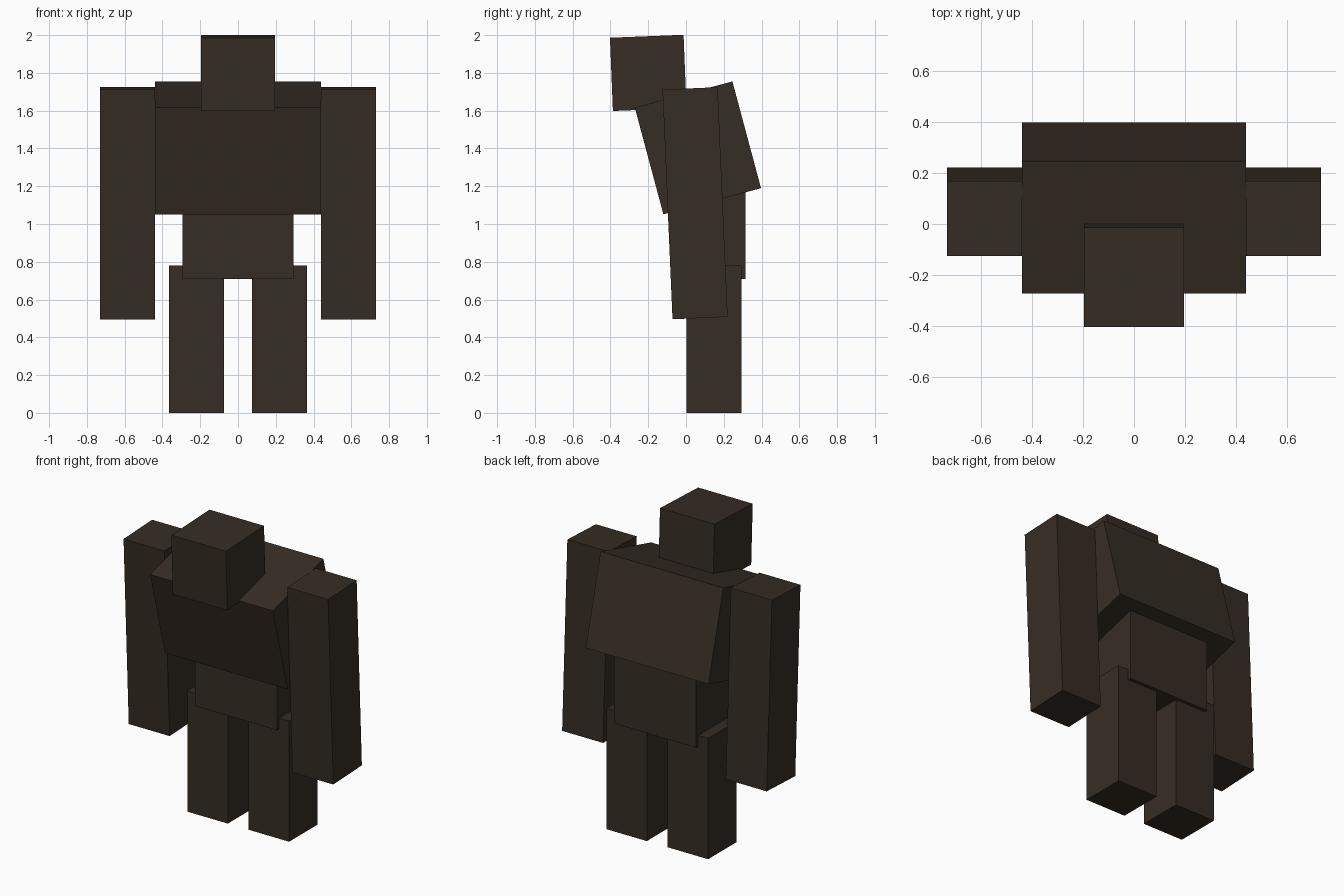
import bpy
import math
from mathutils import Matrix

if "Cube" in bpy.data.objects:
    bpy.data.objects.remove(bpy.data.objects["Cube"])

# Single dark brown body colour
brown = bpy.data.materials.new("dark_brown")
brown.diffuse_color = (0.037, 0.026, 0.0175, 1.0)
brown.use_nodes = True
brown.node_tree.nodes["Principled BSDF"].inputs["Base Color"].default_value = brown.diffuse_color


def block(name, size, centre, tilt=0.0):
    """Flat-sided box, tilted forward by a number of degrees."""
    bpy.ops.mesh.primitive_cube_add(size=1)
    obj = bpy.context.object
    obj.name = name
    obj.data.transform(Matrix.Diagonal((*size, 1)))
    obj.location = centre
    obj.rotation_euler.x = math.radians(tilt)
    obj.data.materials.append(brown)
    return obj


# Head and trunk
block("head", (0.39, 0.39, 0.388), (0, -0.2, 1.8), 2.3)
block("chest", (0.877, 0.535, 0.585), (0, 0.063, 1.403), 15)
block("waist", (0.585, 0.336, 0.58), (0, 0.148, 1.0))

# Paired limbs
for side, label in ((-1, "left"), (1, "right")):
    block(f"{label}_arm", (0.292, 0.292, 1.217), (side * 0.585, 0.048, 1.11), 2.5)
    block(f"{label}_leg", (0.29, 0.292, 0.78), (side * 0.219, 0.148, 0.39))
